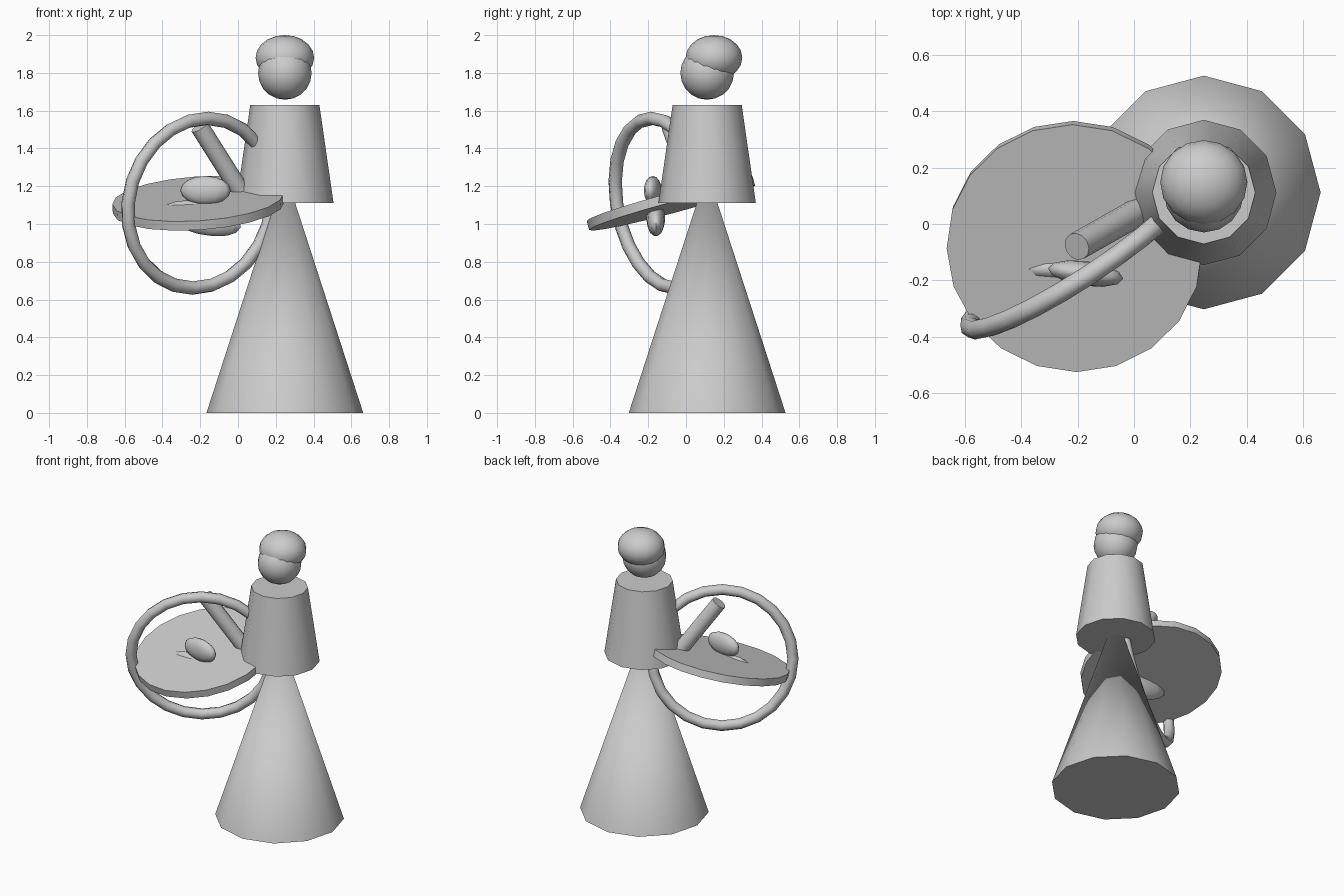
import bpy, math
from mathutils import Vector, Matrix

if "Cube" in bpy.data.objects:
    bpy.data.objects.remove(bpy.data.objects["Cube"])

R = math.radians


def finish(name, angle=40):
    ob = bpy.context.object
    ob.name = name
    bpy.ops.object.shade_smooth_by_angle(angle=R(angle))
    return ob


def frustum(name, sides, r1, r2, loc, depth, rot=(0, 0, 0)):
    bpy.ops.mesh.primitive_cone_add(vertices=sides, radius1=r1, radius2=r2,
                                    depth=depth, location=loc, rotation=rot)
    return finish(name)


def ellipsoid(name, loc, radii, rot=(0, 0, 0), seg=16, rings=10):
    bpy.ops.mesh.primitive_uv_sphere_add(segments=seg, ring_count=rings, radius=1,
                                         location=loc, rotation=rot)
    bpy.context.object.scale = radii
    bpy.ops.object.transform_apply(location=False, rotation=False, scale=True)
    return finish(name, 80)


X, Y = 0.248, 0.112   # vertical axis of the figure

# Figure: skirt, torso, head and hair
frustum("skirt", 12, 0.415, 0, (X, Y, 0.64), 1.28)
frustum("torso", 12, 0.258, 0.183, (X, Y, 1.37), 0.52)
ellipsoid("head", (X, Y, 1.80), (0.142, 0.142, 0.142))
ellipsoid("hair", (X, 0.148, 1.88), (0.155, 0.15, 0.12))

# Tilted disc held at the waist
frustum("disc", 20, 0.455, 0.455, (-0.21, -0.08, 1.11), 0.05, (R(15), R(-3.8), 0))

# Large upright ring, leaning slightly forward
d = Vector((0.84, 0.545, 0)).normalized()
v = Vector((0.545 * 0.16, -0.84 * 0.16, 0.987)).normalized()
n = d.cross(v)
bpy.ops.mesh.primitive_torus_add(major_segments=24, minor_segments=8,
                                 major_radius=0.455, minor_radius=0.036)
ring = finish("ring", 80)
ring.matrix_world = Matrix.Translation((-0.2, -0.12, 1.11)) @ Matrix((d, v, n)).transposed().to_4x4()

# Sloping arm rod between the torso and the ring
top, low = Vector((-0.203, -0.08, 1.515)), Vector((0.018, 0.045, 1.165))
axis = top - low
rot = axis.to_track_quat('Z', 'Y').to_euler()
frustum("arm_rod", 12, 0.05, 0.05, (top + low) / 2, axis.length, rot)

# Egg shapes above and below the disc
ellipsoid("upper_pad", (-0.172, -0.176, 1.178), (0.135, 0.044, 0.076), (0, 0, R(-8)), 12, 8)
ellipsoid("lower_pad", (-0.19, -0.16, 1.03), (0.21, 0.05, 0.085), (0, R(13), 0), 12, 8)
